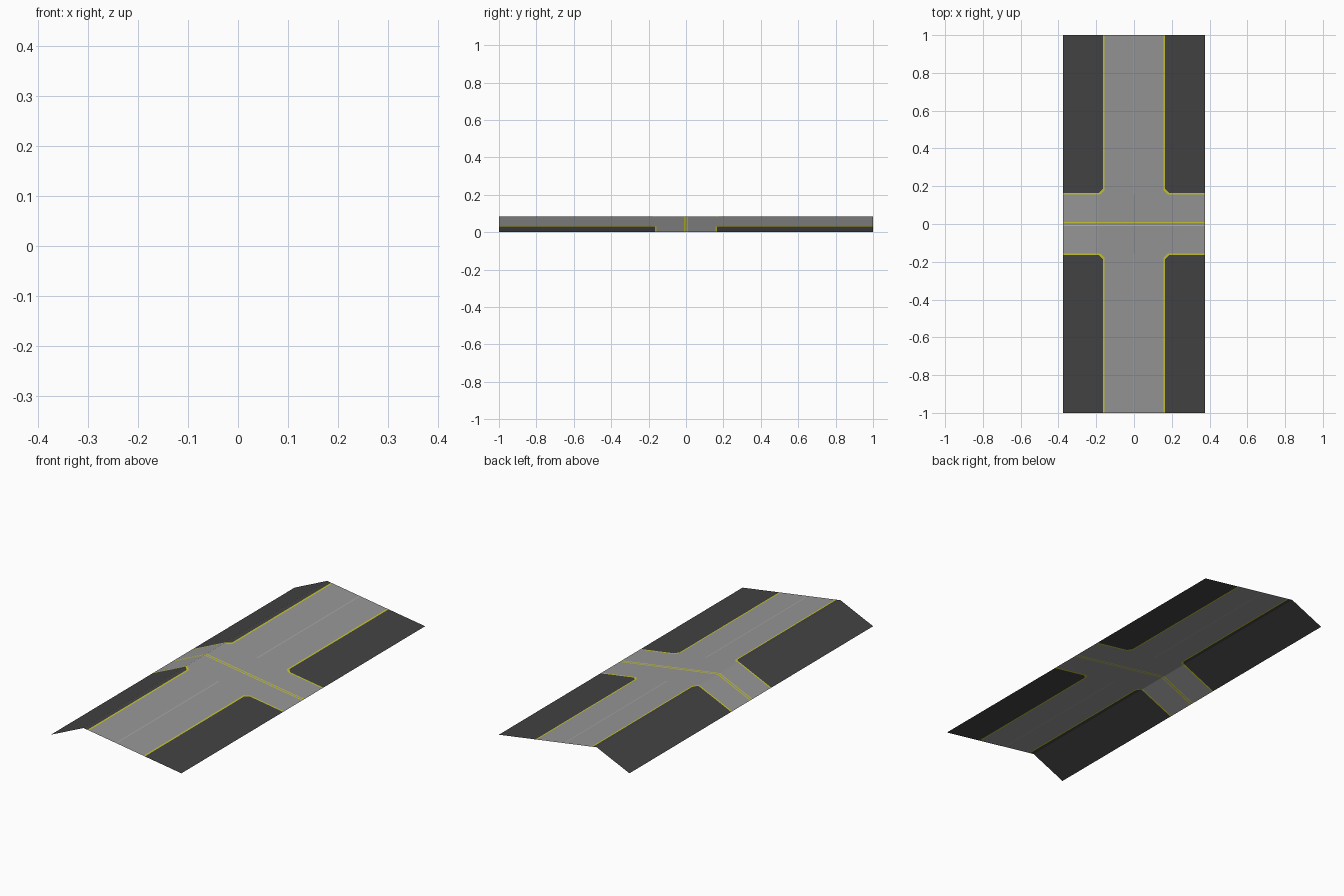
import bpy, bmesh
from mathutils import Vector

if "Cube" in bpy.data.objects:
    bpy.data.objects.remove(bpy.data.objects["Cube"])

HALF_W, HALF_L = 0.375, 1.0
RIDGE_X, RIDGE_Z = -0.1875, 0.085
IN, OUT = 0.157, 0.165          # yellow edge line band
CH_IN, CH_OUT = 0.334, 0.350    # chamfered road corners (|x|+|y|)
LINE_IN, LINE_OUT = 0.004, 0.010  # double yellow centre line
WHITE = 0.003                   # half width of pale centre line


def material(name, rgb):
    m = bpy.data.materials.new(name)
    m.diffuse_color = (*rgb, 1)
    m.use_nodes = True
    m.node_tree.nodes["Principled BSDF"].inputs["Base Color"].default_value = m.diffuse_color
    return m


mats = [material("asphalt grey", (0.31, 0.31, 0.31)),
        material("verge dark grey", (0.056, 0.056, 0.056)),
        material("line yellow", (0.58, 0.56, 0.03)),
        material("line pale grey", (0.38, 0.38, 0.38))]

# Folded sheet from a three point profile
bm = bmesh.new()
profile = [(-HALF_W, 0), (RIDGE_X, RIDGE_Z), (HALF_W, 0)]
rows = [[bm.verts.new((x, y, z)) for x, z in profile] for y in (-HALF_L, HALF_L)]
for i in range(2):
    bm.faces.new((rows[0][i], rows[0][i + 1], rows[1][i + 1], rows[1][i]))


def cut(normal, dist):
    n = Vector(normal)
    bmesh.ops.bisect_plane(bm, geom=bm.verts[:] + bm.edges[:] + bm.faces[:],
                           plane_co=n * dist / n.length_squared, plane_no=n, dist=1e-6)


# Cut the outlines of the painted areas
for s in (-1, 1):
    for d in (IN, OUT, WHITE):
        cut((1, 0, 0), s * d)
    for d in (IN, OUT, LINE_IN, LINE_OUT):
        cut((0, 1, 0), s * d)
    for d in (CH_IN, CH_OUT):
        cut((1, 1, 0), s * d)
        cut((1, -1, 0), s * d)

# Colour by position
for f in bm.faces:
    c = f.calc_center_median()
    x, y = abs(c.x), abs(c.y)
    if x > OUT and y > OUT and x + y > CH_OUT:
        f.material_index = 1
    elif x > IN and y > IN and x + y > CH_IN:
        f.material_index = 2
    elif LINE_IN < y < LINE_OUT:
        f.material_index = 2
    elif x < WHITE and y > IN:
        f.material_index = 3

me = bpy.data.meshes.new("road_crossing")
bm.to_mesh(me)
bm.free()
for m in mats:
    me.materials.append(m)
ob = bpy.data.objects.new("road_crossing", me)
bpy.context.collection.objects.link(ob)
